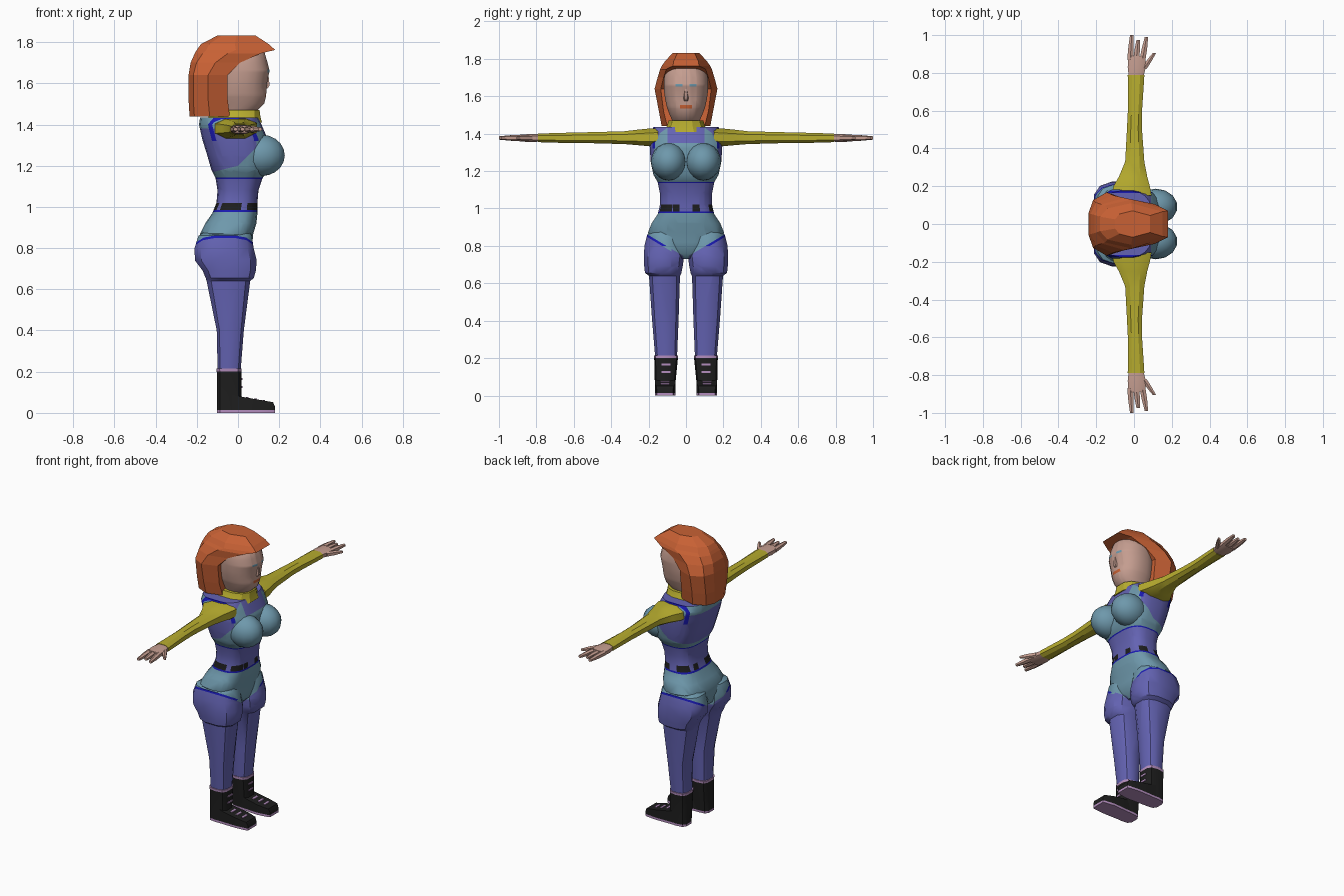
import bpy, bmesh, math
from mathutils import Vector

COLOURS = {
    "skin": (0.56, 0.34, 0.28), "orange": (0.58, 0.12, 0.035),
    "yellow": (0.48, 0.42, 0.028), "purple": (0.127, 0.125, 0.45),
    "teal": (0.156, 0.315, 0.41), "black": (0.013, 0.013, 0.013),
    "pink": (0.46, 0.27, 0.52), "blue": (0.01, 0.01, 0.45),
}
NAMES = list(COLOURS)
MATS = []
for key, rgb in COLOURS.items():
    m = bpy.data.materials.new(key)
    m.diffuse_color = (*rgb, 1)
    MATS.append(m)


def sect(axis, t, a0, a1, b0, b1, n=12, p=0.8):
    """Rounded section across an axis; a and b are its two extents."""
    pts = []
    for i in range(n):
        w = 2 * math.pi * (i + 0.5) / n
        c, s = math.cos(w), math.sin(w)
        c, s = math.copysign(abs(c) ** p, c), math.copysign(abs(s) ** p, s)
        if n == 4:
            c, s = math.copysign(1, c), math.copysign(1, s)
        a = (a0 + a1) / 2 + (a1 - a0) / 2 * c
        b = (b0 + b1) / 2 + (b1 - b0) / 2 * s
        pts.append({"z": (a, b, t), "y": (a, t, b), "x": (t, a, b)}[axis])
    return pts


def finish(name, bm, rule, cuts=(), smooth=40):
    """Cut the mesh along colour borders, colour it by rule and add it."""
    for co, no in cuts:
        bmesh.ops.bisect_plane(bm, geom=bm.verts[:] + bm.edges[:] + bm.faces[:],
                               plane_co=co, plane_no=no, dist=1e-5)
    bmesh.ops.recalc_face_normals(bm, faces=bm.faces[:])
    for f in bm.faces:
        key = rule(f.calc_center_median()) if callable(rule) else rule
        f.material_index = NAMES.index(key)
    me = bpy.data.meshes.new(name)
    bm.to_mesh(me)
    bm.free()
    for m in MATS:
        me.materials.append(m)
    if smooth:
        me.shade_smooth()
        me.set_sharp_from_angle(angle=math.radians(smooth))
    ob = bpy.data.objects.new(name, me)
    bpy.context.collection.objects.link(ob)


def loft(name, rings, rule, cuts=(), smooth=40, side=1):
    bm = bmesh.new()
    rows = [[bm.verts.new((x, y * side, z)) for x, y, z in r] for r in rings]
    n = len(rows[0])
    for r, q in zip(rows, rows[1:]):
        for i in range(n):
            bm.faces.new((r[i], r[(i + 1) % n], q[(i + 1) % n], q[i]))
    bm.faces.new(rows[0])
    bm.faces.new(rows[-1])
    finish(name, bm, rule, cuts, smooth)


def level(*zs):
    return [((0, 0, z), (0, 0, 1)) for z in zs]


# Border of the trunks, a V running from the crotch up over the hips
def v_height(c):
    return c.z - 0.73 - 0.6 * abs(c.y)


V_CUTS = [((0, 0, 0.73 + d), (0, s * 0.6, 1)) for s in (1, -1) for d in (-0.007, 0.007)]


def trunks(c):
    h = v_height(c)
    if abs(h) < 0.007 and abs(c.y) > 0.1:
        return "blue"
    return "teal" if h > 0 else "purple"


# Torso with trunks, belt, waist and vest
def torso_rule(c):
    if c.z < 0.975:
        return trunks(c)
    if c.z < 0.985:
        return "blue"
    if c.z < 1.02:
        k = int((math.atan2(c.y, c.x) + math.pi) / math.radians(15))
        return "purple" if k % 3 == 0 else "black"
    if c.z < 1.135:
        return "purple"
    if c.z < 1.142:
        return "blue"
    if c.z > 1.32 and 0.165 < abs(c.y) < 0.178:
        return "blue"
    if c.x > 0.05 and c.z > 1.35 and abs(c.y) < 0.1:
        return "purple"
    if c.x < -0.08 and c.z > 1.38:
        return "teal"
    up = c.z - 1.2
    return "purple" if c.x < 0.09 and up > c.x and up > 0.25 * c.x else "teal"


TORSO = [(0.73, -0.1, 0.03, 0.04), (0.76, -0.17, 0.06, 0.11), (0.82, -0.185, 0.07, 0.185),
         (0.87, -0.185, 0.075, 0.205), (0.92, -0.16, 0.09, 0.185), (0.97, -0.125, 0.095, 0.152),
         (1.02, -0.105, 0.095, 0.14), (1.08, -0.10, 0.10, 0.14), (1.14, -0.11, 0.12, 0.152),
         (1.18, -0.13, 0.15, 0.175), (1.25, -0.15, 0.15, 0.19), (1.33, -0.175, 0.145, 0.195),
         (1.40, -0.19, 0.115, 0.195), (1.435, -0.185, 0.10, 0.175)]
side_cuts = [((0, s * y, 0), (0, 1, 0)) for y in (0.1, 0.165, 0.178) for s in (1, -1)]
loft("torso", [sect("z", z, a, b, -y, y, 24, 0.7) for z, a, b, y in TORSO], torso_rule,
     V_CUTS + level(0.975, 0.985, 1.135, 1.142, 1.32, 1.35, 1.38) + side_cuts
     + [((0, 0, 1.2), (-1, 0, 1)), ((0, 0, 1.2), (-0.25, 0, 1)), ((0.09, 0, 0), (1, 0, 0))])

# Collar
loft("collar", [sect("z", z, a, b, -y, y, 12) for z, a, b, y in
                [(1.41, -0.16, 0.12, 0.125), (1.44, -0.145, 0.112, 0.105),
                 (1.47, -0.13, 0.108, 0.095)]], "yellow", smooth=30)

# Head, with lips and eyes cut into the face
HEAD = [(1.44, -0.08, 0.06, 0.06), (1.465, -0.08, 0.09, 0.072), (1.50, -0.1, 0.128, 0.088),
        (1.54, -0.11, 0.138, 0.103), (1.58, -0.11, 0.14, 0.112), (1.62, -0.11, 0.145, 0.118),
        (1.66, -0.11, 0.155, 0.12), (1.70, -0.11, 0.145, 0.118), (1.75, -0.11, 0.13, 0.105),
        (1.79, -0.08, 0.08, 0.07)]


def face_rule(c):
    if c.x > 0.05 and 1.535 < c.z < 1.553 and abs(c.y) < 0.032:
        return "orange"
    if c.x > 0.05 and 1.652 < c.z < 1.666 and 0.02 < abs(c.y) < 0.055:
        return "teal"
    return "skin"


loft("head", [sect("z", z, a, b, -y, y, 20, 0.9) for z, a, b, y in HEAD], face_rule,
     level(1.535, 1.553, 1.652, 1.666)
     + [((0, s * y, 0), (0, 1, 0)) for y in (0.02, 0.032, 0.055) for s in (1, -1)], 60)
loft("nose", [sect("z", z, 0.11, x, -y, y, 6) for z, x, y in
              [(1.575, 0.145, 0.014), (1.59, 0.156, 0.016), (1.64, 0.15, 0.008)]], "skin", smooth=60)

# Hair: faceted bob, open at the face, with a fringe on top
HAIR = [(1.44, -0.04, -0.235, 0.10, 0.13), (1.52, -0.05, -0.24, 0.12, 0.145),
        (1.64, -0.05, -0.24, 0.135, 0.168), (1.70, 0.01, -0.23, 0.12, 0.152),
        (1.745, 0.11, -0.21, 0.105, 0.138), (1.762, 0.18, -0.2, 0.07, 0.13),
        (1.79, 0.15, -0.18, 0.065, 0.11), (1.832, 0.085, -0.1, 0.045, 0.07)]
rings = []
for z, xf, xb, yf, yr in HAIR:
    half = [(xf, yf), ((xf + xb) / 2, yr), (xb * 0.88 + xf * 0.12, yr * 0.75), (xb, yr * 0.35)]
    rings.append([(x, y, z) for x, y in half] + [(x, -y, z) for x, y in half[::-1]])
loft("hair", rings, "orange", smooth=0)

LEG = [(0.90, -0.13, 0.05, 0.03, 0.15), (0.86, -0.195, 0.07, 0.015, 0.21),
       (0.80, -0.215, 0.08, 0.01, 0.225), (0.74, -0.213, 0.095, 0.008, 0.228),
       (0.69, -0.175, 0.09, 0.015, 0.226), (0.655, -0.16, 0.08, 0.022, 0.222),
       (0.64, -0.155, 0.062, 0.03, 0.2), (0.40, -0.105, 0.03, 0.038, 0.183),
       (0.19, -0.1, 0.013, 0.047, 0.165)]
BOOT = [(0, -0.103, 0.02, 0.062, 0.167), (0.08, -0.104, 0.018, 0.055, 0.167),
        (0.2, -0.105, 0.018, 0.043, 0.17), (0.215, -0.106, 0.018, 0.042, 0.172)]
FOOT = [(-0.03, 0.062, 0.165, 0.09), (0.02, 0.06, 0.166, 0.078), (0.1, 0.055, 0.167, 0.064),
        (0.17, 0.065, 0.16, 0.052), (0.18, 0.07, 0.155, 0.03)]
ARM = [(0.15, -0.125, 0.10, 1.335, 1.432), (0.2, -0.115, 0.09, 1.33, 1.43),
       (0.25, -0.085, 0.075, 1.335, 1.425), (0.33, -0.05, 0.058, 1.342, 1.415),
       (0.5, -0.04, 0.045, 1.347, 1.41), (0.6, -0.035, 0.045, 1.347, 1.408),
       (0.79, -0.036, 0.058, 1.353, 1.402)]
PALM = [(0.78, -0.03, 0.052, 1.357, 1.399), (0.83, -0.036, 0.065, 1.353, 1.4),
        (0.89, -0.033, 0.062, 1.358, 1.395)]
# Fingers: root x, root y, tip x, tip y
FINGERS = [(-0.02, 0.87, -0.012, 1.0), (0.012, 0.87, 0.022, 0.975),
           (0.045, 0.87, 0.066, 0.99), (0.05, 0.82, 0.108, 0.905)]

for s, tag in ((1, "left"), (-1, "right")):
    # Breast
    bm = bmesh.new()
    bmesh.ops.create_uvsphere(bm, u_segments=14, v_segments=10, radius=1)
    for v in bm.verts:
        v.co = Vector((0.115 + 0.115 * v.co.x, s * 0.092 + 0.095 * v.co.y, 1.25 + 0.1 * v.co.z))
    finish(tag + "_breast", bm, "teal", smooth=60)

    # Leg with hip
    loft(tag + "_leg", [sect("z", *r, 12, 0.75) for r in LEG], trunks, V_CUTS, 35, s)

    # Boot with cuff, sole and laces
    loft(tag + "_boot_shaft", [sect("z", *r, 10, 0.6) for r in BOOT],
         lambda c: "pink" if c.z < 0.014 or c.z > 0.2 else "black", level(0.014), 35, s)
    loft(tag + "_boot_foot", [sect("x", x, a, b, 0, h, 4) for x, a, b, h in FOOT],
         lambda c: "pink" if c.z < 0.014 else "black", level(0.014), 35, s)
    for i, z in enumerate((0.165, 0.125)):
        loft(f"{tag}_shaft_lace_{i}", [sect("x", x, 0.082, 0.13, z - 0.005, z + 0.005, 4)
                                       for x in (0.013, 0.021)], "pink", (), 0, s)
    for i, x in enumerate((0.045, 0.085, 0.125)):
        h = 0.0825 - 0.18 * x
        loft(f"{tag}_foot_lace_{i}", [sect("z", z, x - 0.007, x + 0.007, 0.088, 0.135, 4)
                                      for z in (h - 0.005, h + 0.003)], "pink", (), 0, s)

    # Sleeve, palm and fingers
    loft(tag + "_sleeve", [sect("y", *r, 8, 0.8) for r in ARM], "yellow", (), 30, s)
    loft(tag + "_palm", [sect("y", *r, 8, 0.7) for r in PALM], "skin", (), 30, s)
    for i, (x0, y0, x1, y1) in enumerate(FINGERS):
        loft(f"{tag}_finger_{i}",
             [sect("y", y, x - w, x + w, 1.377 - h, 1.377 + h, 6) for x, y, w, h in
              ((x0, y0, 0.018, 0.016), ((x0 + x1) / 2, (y0 + y1) / 2, 0.016, 0.015),
               (x1, y1, 0.01, 0.009))], "skin", (), 30, s)
